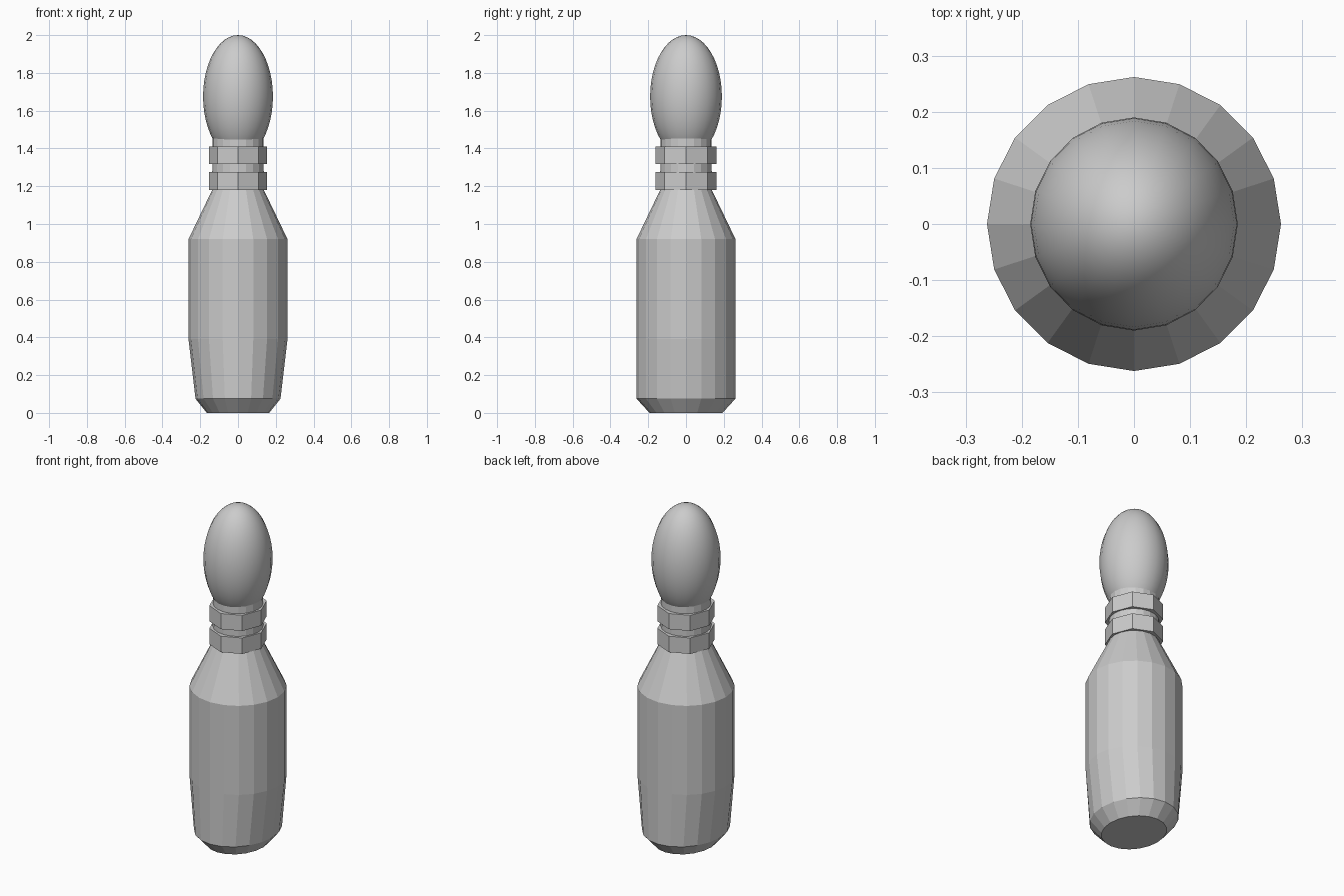
import bpy, bmesh, math

if "Cube" in bpy.data.objects:
    bpy.data.objects.remove(bpy.data.objects["Cube"])


def lathe(name, profile, sides):
    """Closed solid from (z, x radius, y radius) stations."""
    bm = bmesh.new()
    rings = []
    for z, rx, ry in profile:
        rings.append([bm.verts.new((rx * math.cos(2 * math.pi * i / sides),
                                    ry * math.sin(2 * math.pi * i / sides), z))
                      for i in range(sides)])
    for a, b in zip(rings, rings[1:]):
        for i in range(sides):
            j = (i + 1) % sides
            bm.faces.new((a[i], a[j], b[j], b[i]))
    bm.faces.new(rings[0][::-1])
    bm.faces.new(rings[-1])
    mesh = bpy.data.meshes.new(name)
    bm.to_mesh(mesh)
    bm.free()
    obj = bpy.data.objects.new(name, mesh)
    bpy.context.collection.objects.link(obj)
    return obj


# Faceted body, slightly pinched in x towards the base
lathe("pin_body", [
    (0.0, 0.165, 0.193),
    (0.075, 0.225, 0.262),
    (0.39, 0.262, 0.262),
    (0.92, 0.262, 0.262),
    (1.18, 0.137, 0.137),
    (1.48, 0.135, 0.135),
], 20)

# Two octagonal neck bands
for name, low, high in (("lower_band", 1.18, 1.275), ("upper_band", 1.317, 1.41)):
    lathe(name, [(low, 0.153, 0.162), (high, 0.153, 0.162)], 8)

# Smooth egg-shaped head
bpy.ops.mesh.primitive_uv_sphere_add(segments=20, ring_count=24, radius=1,
                                     location=(0, 0, 1.675))
head = bpy.context.object
head.name = "pin_head"
head.scale = (0.185, 0.19, 0.325)
bpy.ops.object.transform_apply(location=False, rotation=False, scale=True)
bpy.ops.object.shade_smooth()
